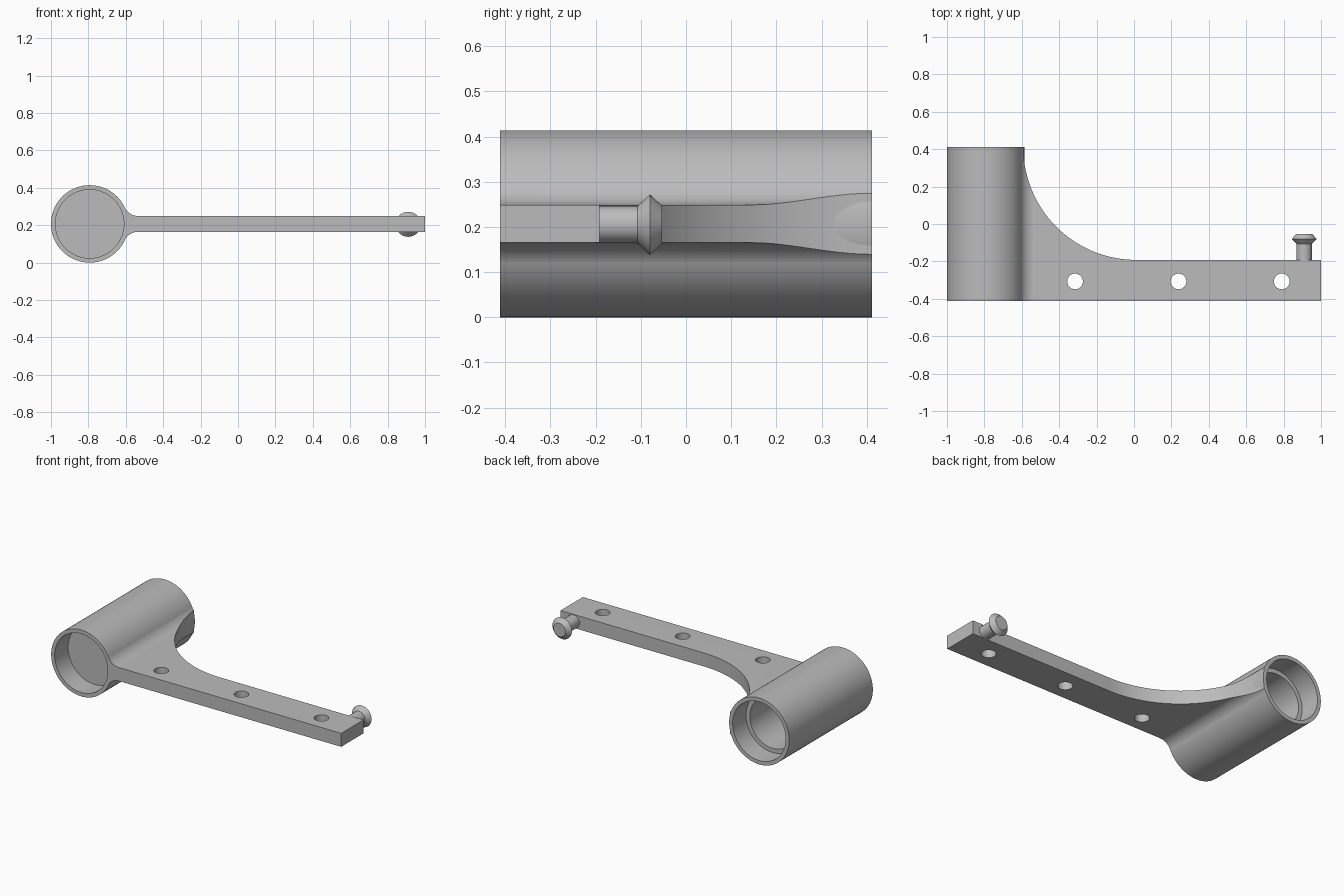
import bpy, bmesh
from math import sin, cos, pi, radians, atan2
from mathutils import Vector

if "Cube" in bpy.data.objects:
    bpy.data.objects.remove(bpy.data.objects["Cube"])

grey = bpy.data.materials.new("plain grey")
grey.use_nodes = True
grey.diffuse_color = (0.5, 0.5, 0.5, 1)
grey.node_tree.nodes["Principled BSDF"].inputs["Base Color"].default_value = (0.5, 0.5, 0.5, 1)

TUBE_X, MID_Z, R = -0.793, 0.207, 0.207     # tube axis and outer radius
HALF_Y, HALF_T = 0.412, 0.042               # half tube length, half plate thickness
BACK_Y = -0.192                             # rear edge of the arm


def finish(name, bm):
    bmesh.ops.recalc_face_normals(bm, faces=bm.faces)
    mesh = bpy.data.meshes.new(name)
    bm.to_mesh(mesh)
    bm.free()
    obj = bpy.data.objects.new(name, mesh)
    bpy.context.collection.objects.link(obj)
    mesh.materials.append(grey)
    return obj


def extrude(name, points, direction):
    """Closed outline swept along a direction."""
    bm = bmesh.new()
    face = bm.faces.new([bm.verts.new(p) for p in points])
    grown = bmesh.ops.extrude_face_region(bm, geom=[face], use_keep_orig=True)
    top = [v for v in grown["geom"] if isinstance(v, bmesh.types.BMVert)]
    bmesh.ops.translate(bm, verts=top, vec=Vector(direction))
    return finish(name, bm)


def lathe(name, profile, x, z, steps):
    """(radius, y) profile turned about an axis parallel to y."""
    bm = bmesh.new()
    rings = []
    for r, y in profile:
        count = steps if r > 0 else 1
        rings.append([bm.verts.new((x + r * cos(2 * pi * i / steps), y,
                                    z + r * sin(2 * pi * i / steps))) for i in range(count)])
    for a, b in zip(rings, rings[1:]):
        for i in range(steps):
            j = (i + 1) % steps
            quad = [a[i % len(a)], a[j % len(a)], b[j % len(b)], b[i % len(b)]]
            bm.faces.new(list(dict.fromkeys(quad)))
    return finish(name, bm)


def boolean(target, cutter, operation):
    mod = target.modifiers.new("cut", "BOOLEAN")
    mod.operation, mod.solver, mod.object = operation, "EXACT", cutter
    bpy.context.view_layer.objects.active = target
    bpy.ops.object.modifier_apply(modifier=mod.name)
    bpy.data.objects.remove(cutter)


def smooth(obj):
    bpy.ops.object.select_all(action="DESELECT")
    obj.select_set(True)
    bpy.context.view_layer.objects.active = obj
    bpy.ops.object.shade_smooth_by_angle(angle=radians(30))


# Tube: front socket, solid partition, stepped rear bore
tube = lathe("tube", [(0, -0.28), (0.183, -0.28), (0.183, -HALF_Y), (R, -HALF_Y),
                      (R, HALF_Y), (0.183, HALF_Y), (0.183, 0.28), (0.157, 0.28),
                      (0.157, -0.24), (0, -0.24)], TUBE_X, MID_Z, 96)

# Plate cross-section with fillets that run tangent into the tube
fillet, dx = 0.081, 0.26
dz = HALF_T + fillet
a_tan = atan2(dz, dx)
upper = [(1.0, HALF_T)]
for i in range(13):
    a = -pi / 2 - i / 12 * (pi / 2 - a_tan)
    upper.append((TUBE_X + dx + fillet * cos(a), dz + fillet * sin(a)))
inner = [(TUBE_X + (R - 0.004) * cos(a_tan * k / 8), (R - 0.004) * sin(a_tan * k / 8))
         for k in range(8, -9, -1)]
section = upper + inner + [(x, -z) for x, z in reversed(upper)]
plate = extrude("arm_plate", [(x, -HALF_Y, MID_Z + z) for x, z in section], (0, 2 * HALF_Y, 0))

# Plan outline with the large concave sweep at the rear
sweep = HALF_Y - BACK_Y
corner_x = -0.592 + sweep
outline = [(-0.9, -HALF_Y - 0.1), (1.1, -HALF_Y - 0.1), (1.1, BACK_Y)]
for i in range(41):
    a = -pi / 2 - i / 40 * pi / 2
    outline.append((corner_x + sweep * cos(a), HALF_Y + sweep * sin(a)))
outline += [(corner_x - sweep, HALF_Y + 0.1), (-0.9, HALF_Y + 0.1)]
boolean(plate, extrude("outline_cutter", [(x, y, -0.1) for x, y in outline], (0, 0, 0.7)),
        "INTERSECT")

# Three screw holes
for hx in (-0.315, 0.238, 0.79):
    ring = [(hx + 0.042 * cos(2 * pi * i / 40), -0.307 + 0.042 * sin(2 * pi * i / 40), 0)
            for i in range(40)]
    boolean(plate, extrude("hole_cutter", ring, (0, 0, 0.5)), "DIFFERENCE")

# Peg with a double-cone head
peg = lathe("end_peg", [(0, BACK_Y - 0.01), (0.041, BACK_Y - 0.01), (0.041, -0.107),
                        (0.067, -0.08), (0.042, -0.053), (0, -0.053)], 0.91, 0.205, 48)

for part in (tube, plate, peg):
    smooth(part)
